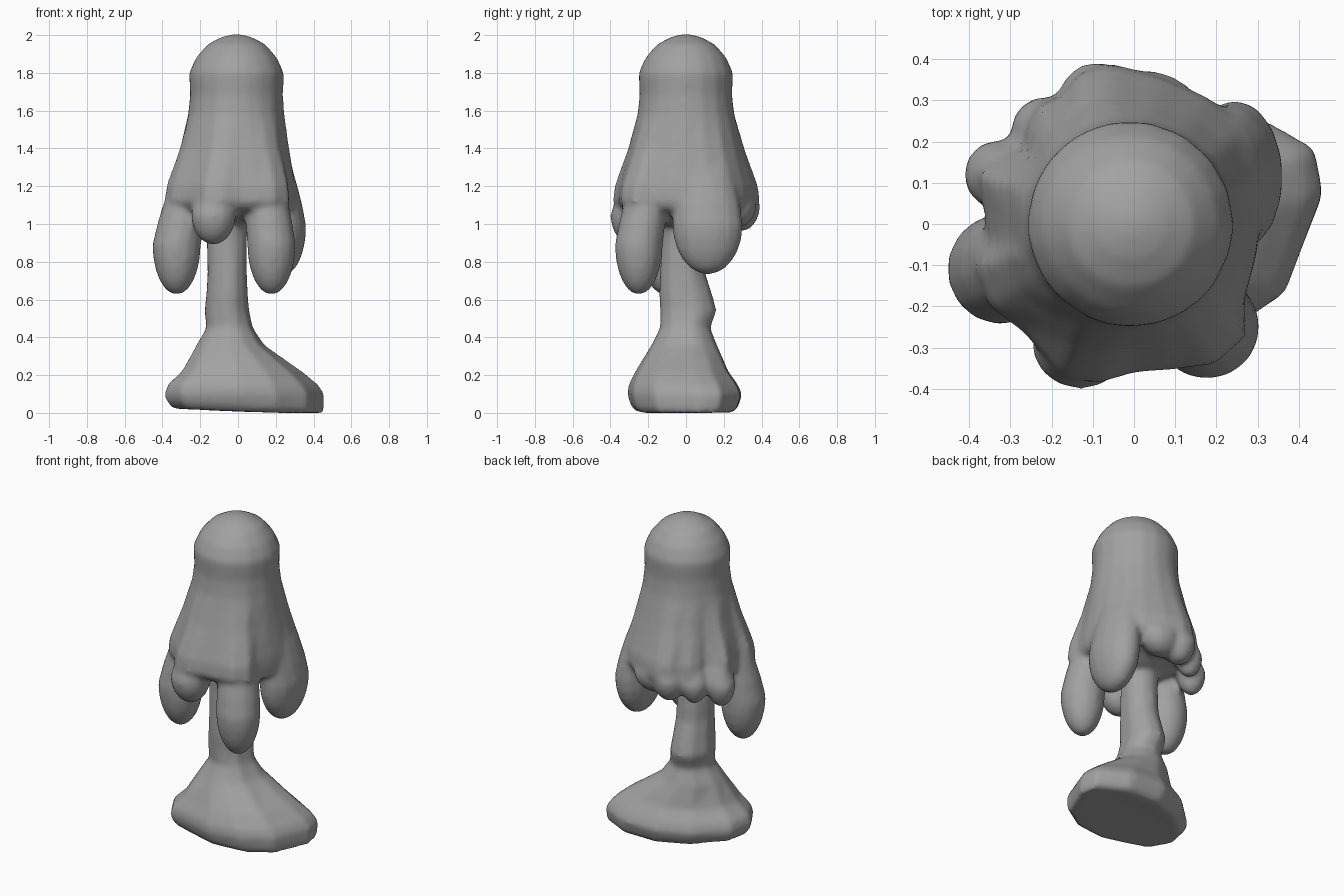
import bpy, bmesh, math
from mathutils import Vector

cube = bpy.data.objects.get("Cube")
if cube:
    bpy.data.objects.remove(cube, do_unlink=True)

grey = bpy.data.materials.new("stone_grey")
grey.use_nodes = True
colour = (0.36, 0.36, 0.36, 1)
grey.diffuse_color = colour
grey.node_tree.nodes["Principled BSDF"].inputs["Base Color"].default_value = colour


def loft(bm, rings):
    """Skin a stack of equal rings, from bottom to top, and cap both ends."""
    loops = [[bm.verts.new(p) for p in ring] for ring in rings]
    n = len(loops[0])
    for low, high in zip(loops, loops[1:]):
        for i in range(n):
            j = (i + 1) % n
            bm.faces.new((low[i], low[j], high[j], high[i]))
    bm.faces.new(loops[0][::-1])
    bm.faces.new(loops[-1])


def drip(bm, x, y, z, rx, ry, rz, lean=0.3):
    """Hanging lobe with a long upper half that leans in along the skirt."""
    made = bmesh.ops.create_uvsphere(bm, u_segments=14, v_segments=12, radius=1)
    for v in made["verts"]:
        up = max(v.co.z, 0)
        inward = 1 - lean * up
        v.co = Vector((x * inward + v.co.x * rx, y * inward + v.co.y * ry,
                       z + (v.co.z + up * 0.8) * rz))


# Cap: round dome flaring into a scalloped skirt (angle in degrees, radius)
skirt = [(0, .31), (20, .34), (40, .37), (60, .36), (80, .37), (98, .40),
         (110, .40), (120, .36), (128, .38), (138, .36), (145, .33), (152, .36),
         (162, .41), (175, .37), (187, .36), (195, .41), (210, .41), (225, .38),
         (245, .42), (258, .40), (270, .365), (285, .37), (300, .40), (315, .39),
         (325, .33), (345, .31)]
# height, dome radius, amount of skirt
levels = [(.99, .11, 0), (1.05, .2, .3), (1.08, .25, .75), (1.12, .25, .97),
          (1.2, .25, .91), (1.4, .25, .42), (1.58, .25, .06), (1.68, .246, 0),
          (1.8, .251, 0), (1.88, .215, 0), (1.95, .155, 0), (1.99, .08, 0),
          (2.005, .02, 0)]
body = bmesh.new()
rings = []
for z, dome, flare in levels:
    ring = []
    for deg, reach in skirt:
        a = math.radians(deg)
        r = dome + (reach - dome) * flare
        ring.append((r * math.cos(a) - .008 * (1 - flare), r * math.sin(a), z))
    rings.append(ring)
loft(body, rings)

# Three long drips, then the short ones at the front and back
drip(body, .177, -.25, .89, .130, .128, .266)
drip(body, -.325, -.11, .89, .130, .135, .266)
drip(body, .245, .115, .99, .118, .188, .258)
drip(body, -.13, -.29, 1.05, .12, .112, .16)
drip(body, .03, .27, 1.10, .13, .105, .12)
drip(body, -.09, .29, 1.10, .10, .105, .14)
drip(body, -.22, .23, 1.08, .08, .08, .13)
drip(body, -.33, .12, 1.06, .085, .085, .14)

# Stem and foot: one uneven outline squeezed into a box at each height
plan = [(.45, .07), (.43, .18), (.25, .28), (.02, .29), (-.18, .21), (-.35, .05),
        (-.38, -.1), (-.3, -.24), (0, -.31), (.2, -.28), (.36, -.17)]
# height, left, right, front, back
boxes = [(.003, -.345, .45, -.265, .255), (.04, -.38, .458, -.295, .28),
         (.10, -.39, .458, -.312, .298), (.15, -.375, .425, -.305, .275),
         (.22, -.30, .34, -.27, .225), (.36, -.225, .145, -.185, .165),
         (.45, -.17, .085, -.14, .13), (.54, -.18, .065, -.14, .165),
         (.63, -.17, .057, -.145, .14), (.74, -.163, .052, -.14, .105),
         (.92, -.168, .052, -.13, .09), (1.16, -.18, .08, -.14, .12)]
rings = []
for z, x0, x1, y0, y1 in boxes:
    ring = []
    roundness = min(max((z - .2) / .25, 0), 1)
    for x, y in plan:
        u, v = (x - .035) / .415, (y + .01) / .30
        k = 1 + (1 / math.hypot(u, v) - 1) * roundness
        tilt = -.02 * u if z < .1 else 0
        ring.append(((x0 + x1) / 2 + u * k * (x1 - x0) / 2,
                     (y0 + y1) / 2 + v * k * (y1 - y0) / 2, max(z + tilt, 0)))
    rings.append(ring)
loft(body, rings)

# Fuse all the overlapping volumes into one soft skin
bmesh.ops.recalc_face_normals(body, faces=body.faces)
mesh = bpy.data.meshes.new("dripping_mushroom")
body.to_mesh(mesh)
body.free()
mesh.materials.append(grey)
mushroom = bpy.data.objects.new("dripping_mushroom", mesh)
bpy.context.collection.objects.link(mushroom)
fuse = mushroom.modifiers.new("fuse", 'REMESH')
fuse.mode = 'VOXEL'
fuse.voxel_size = 0.016
fuse.use_smooth_shade = True
soften = mushroom.modifiers.new("soften", 'SMOOTH')
soften.factor = 0.5
soften.iterations = 8
